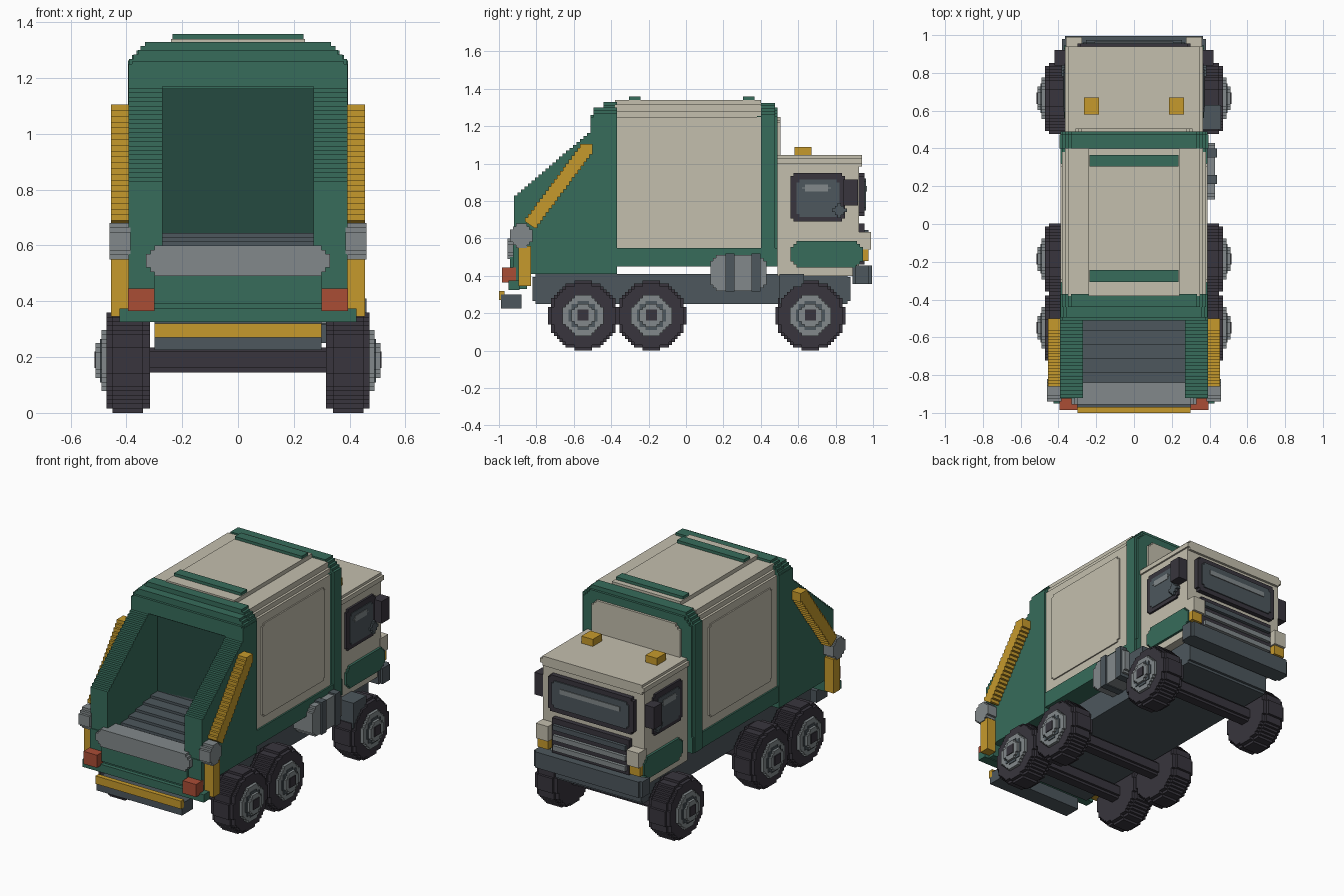
import bpy, bmesh, math

if "Cube" in bpy.data.objects:
    bpy.data.objects.remove(bpy.data.objects["Cube"], do_unlink=True)

V = 1 / 64  # size of one block step


def material(name, rgb):
    lin = [(c / 255 / 12.92) if c < 11 else ((c / 255 + 0.055) / 1.055) ** 2.4 for c in rgb]
    m = bpy.data.materials.new(name)
    m.use_nodes = True
    m.diffuse_color = (*lin, 1)
    m.node_tree.nodes["Principled BSDF"].inputs["Base Color"].default_value = (*lin, 1)
    return m


GREEN = material("green", (55, 108, 91))
DEEP = material("deep green", (37, 74, 64))
CREAM = material("cream", (196, 191, 174))
YELLOW = material("amber yellow", (198, 154, 44))
TYRE = material("tyre black", (56, 53, 61))
SLATE = material("slate", (77, 87, 93))
GREY = material("mid grey", (130, 137, 139))
RED = material("lamp red", (170, 77, 53))


def prism(name, pts, axis, a0, a1, mat):
    """Extrude a profile along an axis: x takes (y,z), y takes (x,z), z takes (x,y)."""
    clean = [p for i, p in enumerate(pts) if math.dist(p, pts[i - 1]) > 1e-5]
    place = {"x": lambda p, a: (a, p[0], p[1]),
             "y": lambda p, a: (p[0], a, p[1]),
             "z": lambda p, a: (p[0], p[1], a)}[axis]
    bm = bmesh.new()
    lo = [bm.verts.new(place(p, a0)) for p in clean]
    hi = [bm.verts.new(place(p, a1)) for p in clean]
    bm.faces.new(lo)
    bm.faces.new(hi[::-1])
    for i in range(len(lo)):
        bm.faces.new((lo[i - 1], hi[i - 1], hi[i], lo[i]))
    bmesh.ops.recalc_face_normals(bm, faces=bm.faces)
    me = bpy.data.meshes.new(name)
    bm.to_mesh(me)
    bm.free()
    me.materials.append(mat)
    ob = bpy.data.objects.new(name, me)
    bpy.context.collection.objects.link(ob)
    return ob


def rect(a0, a1, b0, b1, n=0, top_only=False):
    """Rectangle with n-step corners."""
    def corner(a, b, sa, sb):
        out = [(a, b + sb * n * V)]
        for i in range(1, n + 1):
            out += [(a + sa * i * V, b + sb * (n - i + 1) * V),
                    (a + sa * i * V, b + sb * (n - i) * V)]
        return out
    low = [(a0, b0)] if top_only else corner(a0, b0, 1, 1)
    low2 = [(a1, b0)] if top_only else corner(a1, b0, -1, 1)[::-1]
    return low + low2 + corner(a1, b1, -1, -1) + corner(a0, b1, 1, -1)[::-1]


def stairs(p, q, n):
    out = [p]
    for i in range(1, n + 1):
        y, z = p[0] + (q[0] - p[0]) * i / n, p[1] + (q[1] - p[1]) * i / n
        out += [(out[-1][0], z), (y, z)]
    return out


def disc(r, cy, cz):
    """Circle drawn in block steps."""
    n, q = round(r / V), []
    for i in range(n):
        w = round(math.sqrt(n * n - (i + .5) ** 2)) * V
        if i:
            q.append((w, i * V))
        q.append((w, (i + 1) * V))
    pts = q + [(-a, b) for a, b in q[::-1]] + [(-a, -b) for a, b in q] + [(a, -b) for a, b in q[::-1]]
    return [(cy + a, cz + b) for a, b in pts]


def box(name, x0, x1, y0, y1, z0, z1, mat, n=0, axis="x"):
    """Box with stepped corners seen along the given axis."""
    if axis == "x":
        return prism(name, rect(y0, y1, z0, z1, n), "x", x0, x1, mat)
    if axis == "y":
        return prism(name, rect(x0, x1, z0, z1, n), "y", y0, y1, mat)
    return prism(name, rect(x0, x1, y0, y1, n), "z", z0, z1, mat)


def pair(name, pts, x0, x1, mat):
    for side, s in (("left", 1), ("right", -1)):
        prism(f"{side}_{name}", pts, "x", s * x0, s * x1, mat)


# Chassis, step and front bumper
box("chassis", -.30, .30, -.82, .88, .25, .41, SLATE, 1)
box("rear_step", -.30, .30, -.99, -.88, .225, .30, SLATE)
box("rear_step_stripe", -.30, .30, -1.0, -.97, .27, .32, YELLOW)
box("front_bumper", -.38, .38, .89, .995, .355, .455, SLATE, 1, "z")
box("side_step_box", .30, .46, .50, .63, .25, .41, SLATE)

# Wheels and axles
for label, y in (("rear", -.55), ("middle", -.185), ("front", .665)):
    box(f"{label}_axle", -.33, .33, y - .045, y + .045, .145, .235, TYRE, 1)
    pair(f"{label}_tyre", disc(.172, y, .1875), .315, .472, TYRE)
    pair(f"{label}_tread", disc(.1875, y, .1875), .34, .45, TYRE)
    pair(f"{label}_rim", disc(.11, y, .1875), .46, .49, GREY)
    pair(f"{label}_rim_ring", disc(.08, y, .1875), .48, .495, SLATE)
    pair(f"{label}_hub", disc(.0625, y, .1875), .48, .51, GREY)
    pair(f"{label}_hub_nut", rect(y - .03, y + .03, .16, .22), .50, .515, TYRE)

# Cargo body with stepped roof edges
half = [(.38, .5), (.38, 1.25), (.365, 1.25), (.365, 1.28), (.35, 1.28), (.35, 1.315), (.24, 1.315), (.24, 1.34)]
prism("cargo_body", half + [(-a, b) for a, b in half[::-1]], "y", -.38, .40, CREAM)
pair("side_panel", rect(-.31, .32, .61, 1.20, 1), .375, .388, CREAM)
box("body_sill", -.39, .39, -.44, .49, .45, .55, GREEN)
prism("front_frame", rect(-.395, .395, .45, 1.325, 4, True), "y", .40, .475, GREEN)
prism("front_frame_edge", rect(-.38, .38, .45, 1.30, 3, True), "y", .38, .49, GREEN)
box("front_wall_panel", -.31, .31, .48, .505, .98, 1.25, CREAM, 2, "y")
for label, y in (("rear", -.275), ("front", .335)):
    box(f"{label}_roof_bar", -.235, .235, y - .031, y + .031, 1.31, 1.358, GREEN)

# Hopper at the rear
prism("rear_frame", rect(-.38, .38, 1.16, 1.33, 3, True), "y", -.44, -.37, GREEN)
prism("hopper_header", rect(-.39, .39, 1.16, 1.30, 2, True), "y", -.495, -.37, GREEN)
box("hopper_lip", -.38, .38, -.51, -.44, 1.17, 1.26, GREEN)
wall = [(-.37, .41), (-.37, 1.25), (-.51, 1.25)] + stairs((-.51, 1.18), (-.92, .83), 22) + [(-.92, .41)]
pair("hopper_wall", wall, .27, .392, GREEN)
box("hopper_back", -.28, .28, -.42, -.38, .5, 1.2, DEEP)
floor = [(-.40, .42), (-.40, .66)] + stairs((-.42, .66), (-.86, .57), 6) + [(-.86, .42)]
prism("hopper_floor", floor, "x", -.275, .275, SLATE)
box("hopper_base", -.38, .38, -.88, -.40, .41, .46, GREEN)
box("tailgate", -.39, .39, -.925, -.85, .33, .57, GREEN)
box("tailgate_panel", -.30, .30, -.94, -.90, .39, .50, GREEN)
box("tailgate_foot", -.425, .425, -.95, -.89, .325, .375, GREEN)
box("hopper_bar", -.33, .33, -.955, -.84, .49, .60, GREY, 2, "y")
pair("tail_lamp", rect(-.985, -.91, .365, .445), .30, .395, RED)

# Lifting rams
ram = stairs((-.86, .69), (-.55, 1.105), 20) + [(-.50, 1.105)] + stairs((-.50, 1.07), (-.81, .655), 20)
pair("ram_sleeve", ram, .385, .455, YELLOW)
pair("ram_joint", rect(-.94, -.82, .55, .68, 2), .385, .46, GREY)
pair("ram_rod", rect(-.895, -.83, .345, .56), .39, .455, YELLOW)

# Fuel tank on the left side only
box("fuel_tank", .28, .43, .13, .43, .32, .51, GREY, 2)
for i, y in enumerate((.235, .375)):
    box(f"tank_strap_{i + 1}", .28, .44, y - .024, y + .024, .315, .52, SLATE)

# Cab
box("cab", -.355, .355, .49, .925, .40, 1.0, CREAM)
box("cab_roof", -.365, .365, .49, .94, .985, 1.045, CREAM, 1, "y")
pair("door_panel", rect(.56, .945, .445, .585, 2), .30, .37, GREEN)
pair("side_window_frame", rect(.56, .85, .69, .95, 1), .35, .368, TYRE)
pair("side_window", rect(.592, .82, .715, .915, 1), .36, .372, SLATE)
pair("side_window_glint", rect(.62, .775, .85, .888, 1), .36, .375, GREY)
pair("mirror_arm", rect(.78, .86, .71, .79, 2), .36, .385, SLATE)
pair("mirror", rect(.84, .92, .775, .915), .35, .42, TYRE)
pair("roof_beacon", rect(.58, .67, 1.04, 1.09), .185, .265, YELLOW)

# Cab front
box("windscreen_frame", -.30, .30, .91, .955, .72, .95, TYRE, 1, "y")
box("windscreen", -.27, .27, .92, .962, .75, .92, SLATE, 1, "y")
box("windscreen_glint", -.21, .21, .93, .967, .85, .88, GREY)
box("grille", -.27, .27, .91, .955, .46, .68, TYRE)
for i, z in enumerate((.50, .565, .63)):
    box(f"grille_bar_{i + 1}", -.255, .255, .94, .975, z - .016, z + .016, GREY if i < 2 else SLATE)
pair("headlamp", rect(.91, .99, .54, .635), .275, .36, CREAM)
pair("indicator", rect(.91, .975, .48, .54), .285, .36, YELLOW)
